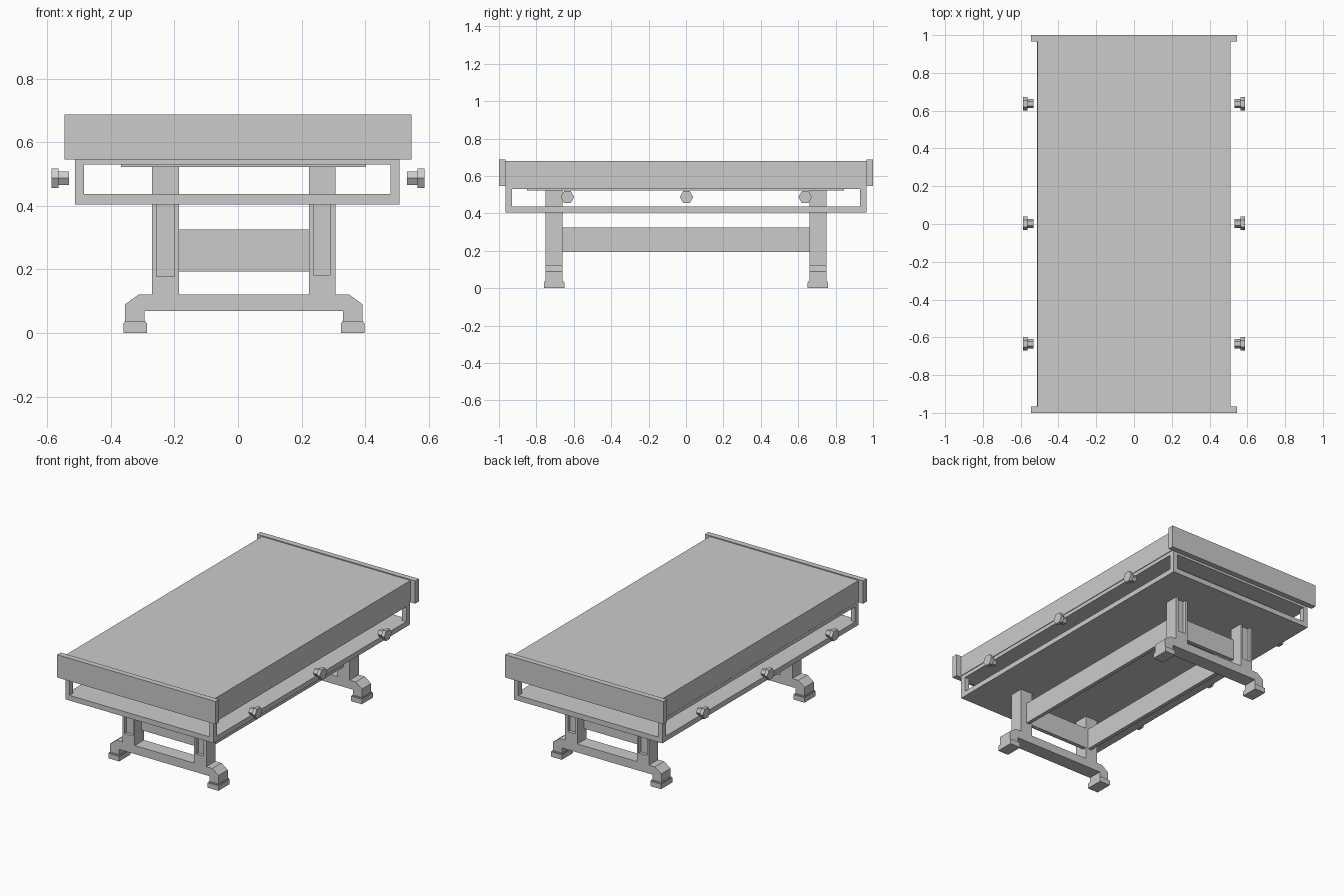
import bpy, bmesh, math
from mathutils import Matrix

if "Cube" in bpy.data.objects:
    bpy.data.objects.remove(bpy.data.objects["Cube"])

CX = 0.0185  # the stand sits slightly off the table centre


def make(name, bm):
    bmesh.ops.recalc_face_normals(bm, faces=bm.faces)
    me = bpy.data.meshes.new(name)
    bm.to_mesh(me)
    bm.free()
    ob = bpy.data.objects.new(name, me)
    bpy.context.collection.objects.link(ob)
    return ob


def add_box(bm, x0, x1, y0, y1, z0, z1):
    m = Matrix.Translation(((x0 + x1) / 2, (y0 + y1) / 2, (z0 + z1) / 2))
    m = m @ Matrix.Diagonal((x1 - x0, y1 - y0, z1 - z0, 1))
    bmesh.ops.create_cube(bm, size=1, matrix=m)


def boxes(name, *dims):
    bm = bmesh.new()
    for d in dims:
        add_box(bm, *d)
    return make(name, bm)


# Table top with end boards
boxes("table_top", (-0.512, 0.512, -0.966, 0.966, 0.553, 0.681))
boxes("front_end_board", (-0.545, 0.545, -1, -0.965, 0.545, 0.687))
boxes("back_end_board", (-0.545, 0.545, 0.965, 1, 0.545, 0.687))

# Open frame below the top: ceiling, shelf and corner posts
FX0, FX1, FY = -0.513, 0.508, 0.966
boxes("frame_ceiling", (FX0, FX1, -FY, FY, 0.53, 0.553))
boxes("frame_shelf", (FX0, FX1, -FY, FY, 0.405, 0.437))
boxes("frame_posts", *[(x, x + 0.029, y, y + 0.035, 0.437, 0.53)
                       for x in (FX0, FX1 - 0.029) for y in (-FY, FY - 0.035)])
boxes("mounting_plate", (CX - 0.387, CX + 0.384, -0.85, 0.845, 0.522, 0.53))

# Trestle ends: half profile mirrored about the stand centre
half = [(0.2045, 0.122), (0.2045, 0.525), (0.2885, 0.525), (0.2885, 0.122),
        (0.33, 0.122), (0.3735, 0.09), (0.3735, 0.036), (0.312, 0.036),
        (0.312, 0.069)]
outline = half + [(-x, z) for x, z in reversed(half)]
for label, s in (("front", -1), ("back", 1)):
    bm = bmesh.new()
    face = bm.faces.new([bm.verts.new((CX + x, s * 0.66, z)) for x, z in outline])
    ext = bmesh.ops.extrude_face_region(bm, geom=[face])
    verts = [g for g in ext["geom"] if isinstance(g, bmesh.types.BMVert)]
    bmesh.ops.translate(bm, verts=verts, vec=(0, s * 0.09, 0))
    trestle = make(label + "_trestle", bm)

    # Recessed panels on the outer faces of the legs
    ya, yb = sorted((s * 0.73, s * 0.8))
    cutter = boxes("panel_cutter",
                   (CX - 0.274, CX - 0.218, ya, yb, 0.178, 0.42),
                   (CX + 0.219, CX + 0.27, ya, yb, 0.182, 0.42))
    cutter.hide_render = True
    mod = trestle.modifiers.new("panels", "BOOLEAN")
    mod.operation = "DIFFERENCE"
    mod.solver = "EXACT"
    mod.object = cutter
    bpy.context.view_layer.objects.active = trestle
    bpy.ops.object.modifier_apply(modifier=mod.name)
    bpy.data.objects.remove(cutter)

    # Stepped feet
    y = s * 0.705
    dims = []
    for t in (-1, 1):
        x = CX + t * 0.342
        dims.append((x - 0.037, x + 0.037, y - 0.055, y + 0.055, 0, 0.031))
        dims.append((x - 0.034, x + 0.034, y - 0.051, y + 0.051, 0.031, 0.037))
    boxes(label + "_feet", *dims)

    # End boards between the legs
    y0, y1 = sorted((s * 0.66, s * 0.685))
    boxes(label + "_cross_board", (CX - 0.21, CX + 0.21, y0, y1, 0.193, 0.325))

# Long stretchers
for label, t in (("left", -1), ("right", 1)):
    x = CX + t * 0.235
    boxes(label + "_stretcher", (x - 0.012, x + 0.012, -0.665, 0.665, 0.193, 0.325))


# Hexagonal knobs with thinner stems, three on each long side
def add_hex(bm, x0, x1, y, r, rz):
    m = (Matrix.Translation(((x0 + x1) / 2, y, 0.487))
         @ Matrix.Diagonal((1, 1, rz / r, 1))
         @ Matrix.Rotation(math.pi / 2, 4, "X") @ Matrix.Rotation(math.pi / 2, 4, "Y"))
    res = bmesh.ops.create_cone(bm, cap_ends=True, segments=6, radius1=r, radius2=r,
                                depth=abs(x1 - x0))
    # put two corners on local X before turning the axis sideways
    v0 = res["verts"][0].co
    a = math.atan2(v0.y, v0.x)
    bmesh.ops.transform(bm, matrix=m @ Matrix.Rotation(-a, 4, "Z"), verts=res["verts"])
    # rotate about the knob axis so corners point along y
    far = max(res["verts"], key=lambda v: abs(v.co.y - y))
    if abs(far.co.y - y) < r * 0.95:
        c = (0, y, 0.487)
        bmesh.ops.rotate(bm, verts=res["verts"], cent=c,
                         matrix=Matrix.Rotation(math.pi / 6, 3, "X"))


for label, t in (("left", -1), ("right", 1)):
    for i, y in enumerate((-0.634, 0.003, 0.637)):
        bm = bmesh.new()
        add_hex(bm, t * 0.565, t * 0.5865, y, 0.036, 0.036)
        add_hex(bm, t * 0.532, t * 0.565, y, 0.024, 0.024)
        make(f"{label}_knob_{i + 1}", bm)
